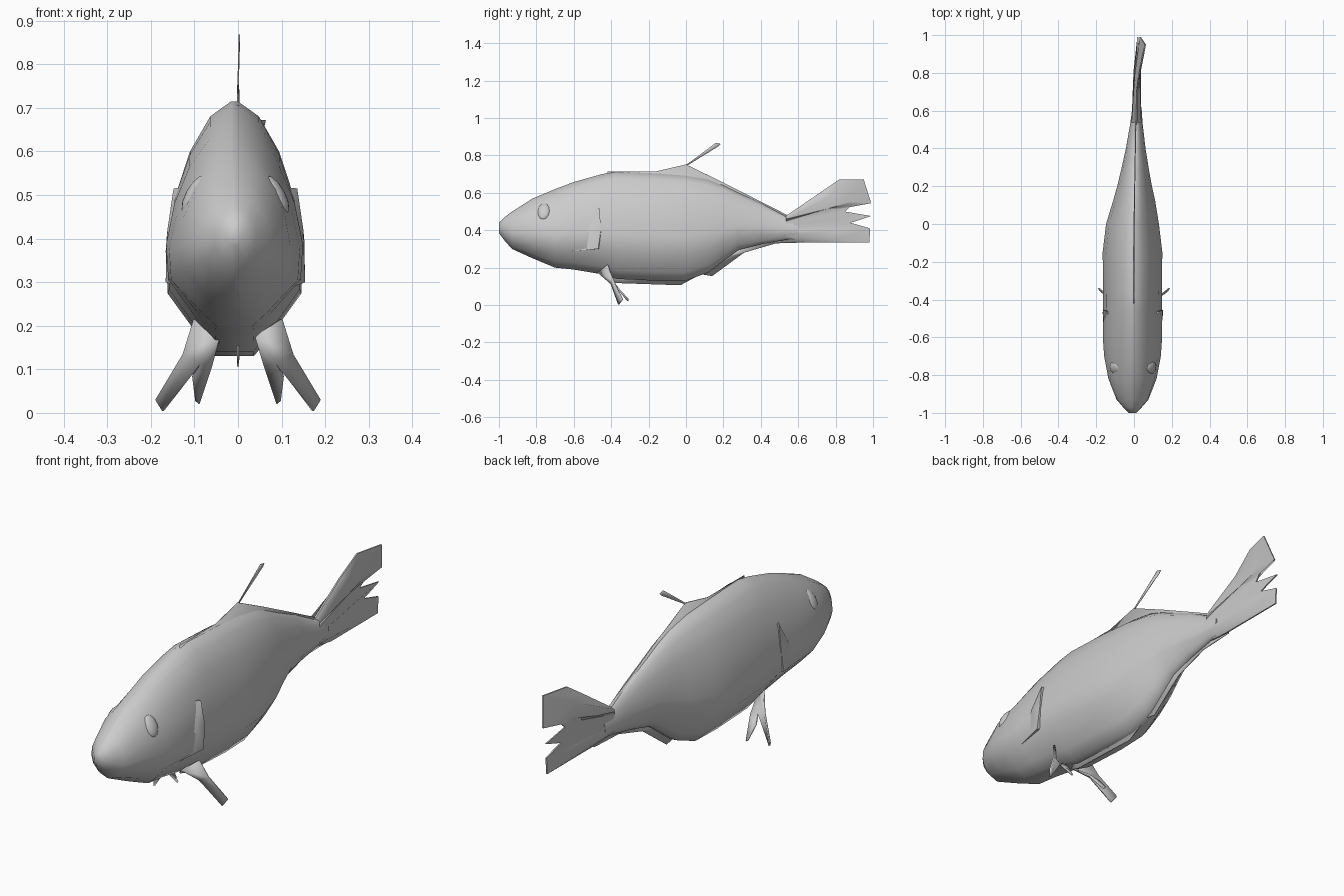
import bpy
from math import pi, sin, cos
from mathutils import Vector

if "Cube" in bpy.data.objects:
    bpy.data.objects.remove(bpy.data.objects["Cube"])


def make(name, verts, faces, thick=0, angle=50):
    me = bpy.data.meshes.new(name)
    me.from_pydata([tuple(v) for v in verts], [], faces)
    me.update()
    ob = bpy.data.objects.new(name, me)
    bpy.context.collection.objects.link(ob)
    bpy.ops.object.select_all(action='DESELECT')
    ob.select_set(True)
    bpy.context.view_layer.objects.active = ob
    bpy.ops.object.mode_set(mode='EDIT')
    bpy.ops.mesh.select_all(action='SELECT')
    bpy.ops.mesh.normals_make_consistent(inside=False)
    bpy.ops.object.mode_set(mode='OBJECT')
    bpy.ops.object.shade_smooth_by_angle(angle=angle * pi / 180)
    if thick:
        m = ob.modifiers.new("thickness", 'SOLIDIFY')
        m.thickness = thick
        m.offset = 0
    return ob


# Body: rings along y as (y, top, bottom, half width)
rings = [(-1.0, .44, .385, .022), (-.97, .47, .345, .05), (-.93, .50, .30, .085),
         (-.82, .57, .25, .128), (-.70, .62, .20, .15), (-.60, .658, .19, .157),
         (-.45, .70, .165, .155), (-.37, .715, .14, .155), (-.15, .705, .13, .158),
         (0, .695, .13, .14), (.12, .67, .175, .112), (.20, .64, .235, .092),
         (.28, .60, .295, .075), (.40, .545, .325, .052), (.53, .475, .348, .033),
         (.60, .465, .352, .026)]
# Half section: (height fraction, width fraction)
section = [(0, .28), (.08, .52), (.25, .97), (.42, 1), (.62, .88),
           (.80, .66), (.94, .36), (1, .05)]
loop = section + [(t, -w) for t, w in reversed(section)]
n = len(loop)
verts, faces = [], []
for y, top, bot, w in rings:
    cx = -.008 if y < .1 else (y - .1) * .03
    k = max(0, min(1, (-y - .7) / .3))          # the head section is rounder
    for t, f in loop:
        a = (1 if f > 0 else -1) * max(0, 1 - (2 * t - 1) ** 2) ** .5
        verts.append((cx + w * (f * (1 - k) + a * k), y, bot + (top - bot) * t))
for r in range(len(rings) - 1):
    for i in range(n):
        j = (i + 1) % n
        faces.append((r * n + i, r * n + j, (r + 1) * n + j, (r + 1) * n + i))
faces += [tuple(range(n)), tuple(range((len(rings) - 1) * n, len(rings) * n))]
make("body", verts, faces, angle=60)

# Tail fin: pleated rays as (root z, tip y, tip z, mid half thickness)
rays = [(.477, .82, .672, .003), (.470, .95, .672, .014), (.460, .99, .545, .007),
        (.450, .91, .56, .018), (.440, .85, .50, .006), (.425, .99, .476, .016),
        (.410, .88, .44, .006), (.395, .985, .41, .020), (.370, .98, .335, .012),
        (.348, .64, .335, .003)]
verts, faces = [], []
for s in (-1, 1):
    for i, (rz, ty, tz, th) in enumerate(rays):
        edge = i in (0, len(rays) - 1)
        tx = .02 + max(0, tz - .5) * .28 * max(0, (ty - .78) / .2)
        root = Vector((.013 + s * (.004 if edge else .026), .535, rz))
        tip = Vector((tx + s * .003, ty, tz))
        mid = root.lerp(tip, .6)
        mid.x = .017 + s * th
        verts += [root, mid, tip]
m = len(rays) * 3
for i in range(len(rays) - 1):
    for k in range(2):
        q = (i * 3 + k, i * 3 + 3 + k, i * 3 + 4 + k, i * 3 + 1 + k)
        faces += [q, tuple(v + m for v in reversed(q))]
    faces.append((i * 3 + 2, i * 3 + 5, i * 3 + 5 + m, i * 3 + 2 + m))
for b in (0, m - 3):
    faces += [(b, b + 1, b + 1 + m, b + m), (b + 1, b + 2, b + 2 + m, b + 1 + m)]
make("tail_fin", verts, faces)


# Flat fins on the centre line, outlines in (y, z)
def keel(name, outline, thick):
    make(name, [(.018 * max(0, y), y, z) for y, z in outline],
         [tuple(range(len(outline)))], thick)


keel("dorsal_fin", [(-.42, .715), (-.16, .715), (0, .752), (.2, .655), (.54, .482),
                    (.54, .42), (.2, .58), (0, .64), (-.42, .66)], .005)
keel("dorsal_spine", [(-.005, .745), (.16, .868), (.185, .862), (.175, .85), (.01, .748)], .003)
keel("belly_fin", [(-.42, .13), (-.38, .118), (-.03, .106), (.08, .165), (.14, .155),
                   (.31, .28), (.48, .33), (.65, .335), (.65, .37), (.3, .37), (0, .2), (-.4, .2)], .005)

for side, s in (("left", -1), ("right", 1)):
    # Pelvic fin: forked into an outer and an inner lobe
    pts = [(.04, -.47, .175), (.10, -.42, .215), (.125, -.39, .135), (.188, -.34, .03),
           (.172, -.36, .004), (.085, -.40, .115), (.105, -.36, .085), (.098, -.31, .03),
           (.088, -.31, .022), (.06, -.38, .11)]
    make(side + "_pelvic_fin", [(s * x, y, z) for x, y, z in pts],
         [(0, 1, 2, 5), (2, 3, 4, 5), (0, 5, 9), (5, 6, 9), (6, 7, 8, 9)], .008)
    # Pectoral fin: wedge lying against the flank
    pts = [(.10, -.51, .52), (.142, -.462, .515), (.158, -.455, .40), (.160, -.47, .30),
           (.135, -.61, .29), (.08, -.462, .515), (.13, -.46, .30), (.156, -.51, .42)]
    make(side + "_pectoral_fin", [(s * x - .006, y, z) for x, y, z in pts],
         [(0, 7, 1), (1, 7, 2), (2, 7, 3), (3, 7, 4), (4, 7, 0), (1, 2, 3, 6, 5),
          (0, 1, 5), (3, 4, 6), (0, 5, 6, 4)])
    # Eye: shallow dome on the head
    bpy.ops.mesh.primitive_uv_sphere_add(segments=12, ring_count=6, radius=1,
                                         location=(s * .094 - .006, -.76, .50),
                                         rotation=(0, s * -.5, s * -.2))
    eye = bpy.context.object
    eye.name = side + "_eye"
    eye.scale = (.02, .035, .05)
    bpy.ops.object.shade_smooth()
